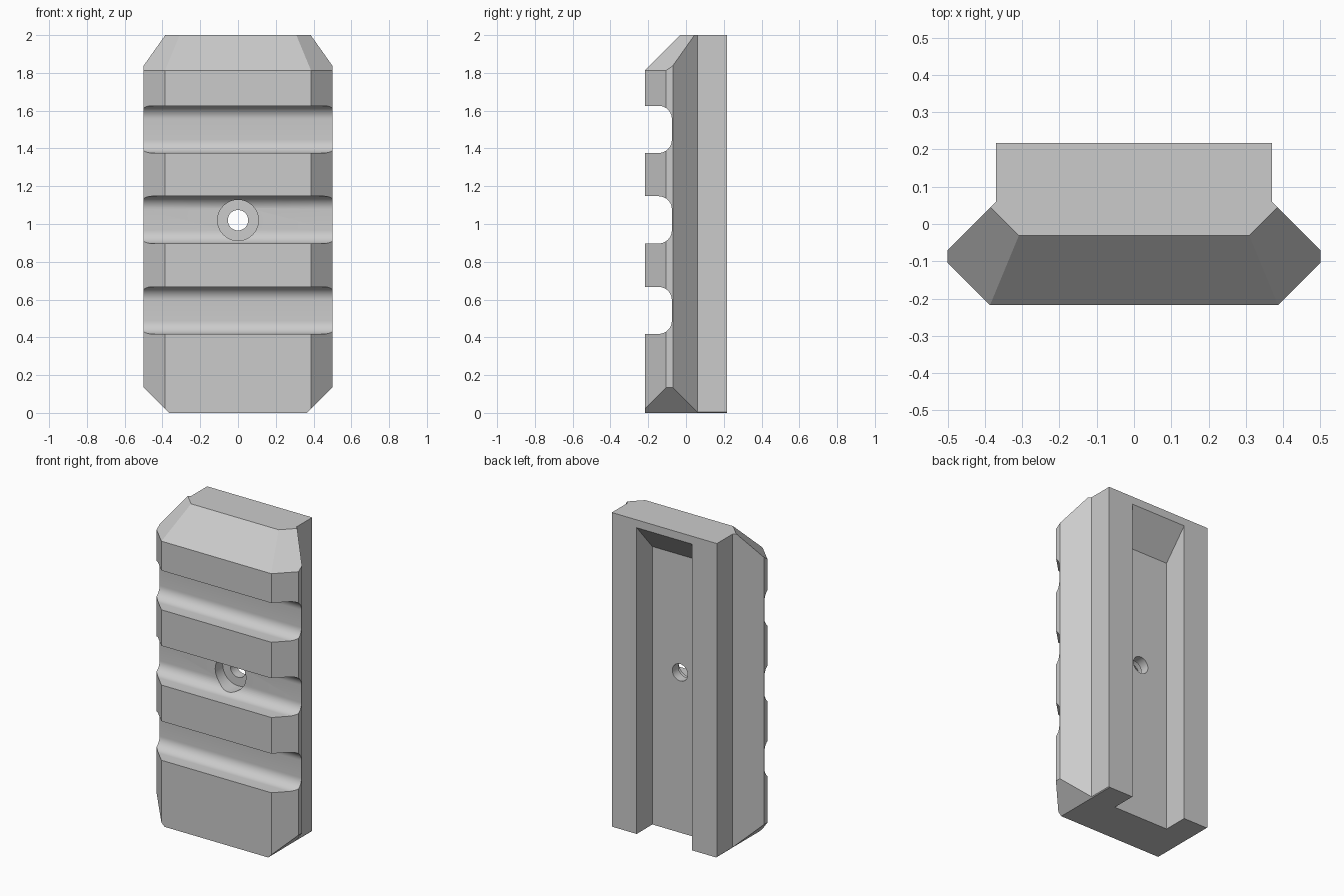
import bpy, bmesh, math
from mathutils import Vector

cube = bpy.data.objects.get("Cube")
if cube:
    bpy.data.objects.remove(cube, do_unlink=True)

grey = bpy.data.materials.new("plain grey")
grey.use_nodes = True
colour = (0.6, 0.6, 0.6, 1)
grey.diffuse_color = colour
grey.node_tree.nodes["Principled BSDF"].inputs["Base Color"].default_value = colour


def extrude(name, points, offset):
    """Solid made by sweeping a closed outline along an offset."""
    bm = bmesh.new()
    face = bm.faces.new([bm.verts.new(p) for p in points])
    swept = bmesh.ops.extrude_face_region(bm, geom=[face], use_keep_orig=True)
    verts = [g for g in swept["geom"] if isinstance(g, bmesh.types.BMVert)]
    bmesh.ops.translate(bm, verts=verts, vec=offset)
    bmesh.ops.recalc_face_normals(bm, faces=bm.faces)
    mesh = bpy.data.meshes.new(name)
    bm.to_mesh(mesh)
    bm.free()
    mesh.materials.append(grey)
    obj = bpy.data.objects.new(name, mesh)
    bpy.context.collection.objects.link(obj)
    return obj


def slice_off(bm, point, normal):
    """Remove everything beyond a plane and cap the opening."""
    geom = bm.verts[:] + bm.edges[:] + bm.faces[:]
    bmesh.ops.bisect_plane(bm, geom=geom, plane_co=point,
                           plane_no=Vector(normal).normalized(), clear_outer=True)
    rim = [e for e in bm.edges if e.is_boundary]
    bmesh.ops.holes_fill(bm, edges=rim, sides=0)


# Rail body: symmetric T-shaped cross-section
half = [(0.37, 0.218), (0.37, 0.06), (0.5, -0.07), (0.5, -0.105), (0.387, -0.218)]
outline = half + [(-x, y) for x, y in reversed(half)]
body = extrude("rail_body", [(x, y, 0) for x, y in outline], (0, 0, 2))

# Sloped ends
bm = bmesh.new()
bm.from_mesh(body.data)
slice_off(bm, (0, -0.031, 2), (0, -1, 1))
for s in (1, -1):
    slice_off(bm, (s * 0.34, 0, 2), (s, -1, math.sqrt(2)))
    slice_off(bm, (s * 0.365, 0, 0), (s, 0, -1))
bmesh.ops.recalc_face_normals(bm, faces=bm.faces)
bm.to_mesh(body.data)
bm.free()

cutters = []

# Cross slots with rounded inner corners
RADIUS, FLOOR = 0.07, -0.075
for low, high in ((0.418, 0.667), (0.897, 1.147), (1.376, 1.626)):
    shape = [(-0.4, low)]
    for centre_z, start in ((low + RADIUS, -90), (high - RADIUS, 0)):
        for i in range(13):
            a = math.radians(start + i * 7.5)
            shape.append((FLOOR - RADIUS + RADIUS * math.cos(a),
                          centre_z + RADIUS * math.sin(a)))
    shape.append((-0.4, high))
    cutters.append(extrude("slot_cutter", [(-0.7, y, z) for y, z in shape], (1.4, 0, 0)))

# Back channel, open at the bottom and sloped at the top
channel = [(0.06, -0.1), (0.4, -0.1), (0.4, 2.16), (0.218, 1.95), (0.06, 1.77)]
channel[2] = (0.4, 1.95 + 0.182 * 0.18 / 0.158)
cutters.append(extrude("channel_cutter", [(-0.195, y, z) for y, z in channel], (0.39, 0, 0)))

# Screw hole and its counterbore
for radius, start, end in ((0.108, -0.4, 0.0), (0.054, -0.3, 0.2)):
    ring = [(radius * math.cos(math.tau * i / 48), start,
             1.02 + radius * math.sin(math.tau * i / 48)) for i in range(48)]
    cutters.append(extrude("hole_cutter", ring, (0, end - start, 0)))

# Cut the body
bpy.ops.object.select_all(action="DESELECT")
bpy.context.view_layer.objects.active = body
body.select_set(True)
for cutter in cutters:
    mod = body.modifiers.new("cut", "BOOLEAN")
    mod.operation = "DIFFERENCE"
    mod.solver = "EXACT"
    mod.object = cutter
    bpy.ops.object.modifier_apply(modifier=mod.name)
    bpy.data.objects.remove(cutter, do_unlink=True)

bpy.ops.object.shade_smooth_by_angle(angle=math.radians(25))
